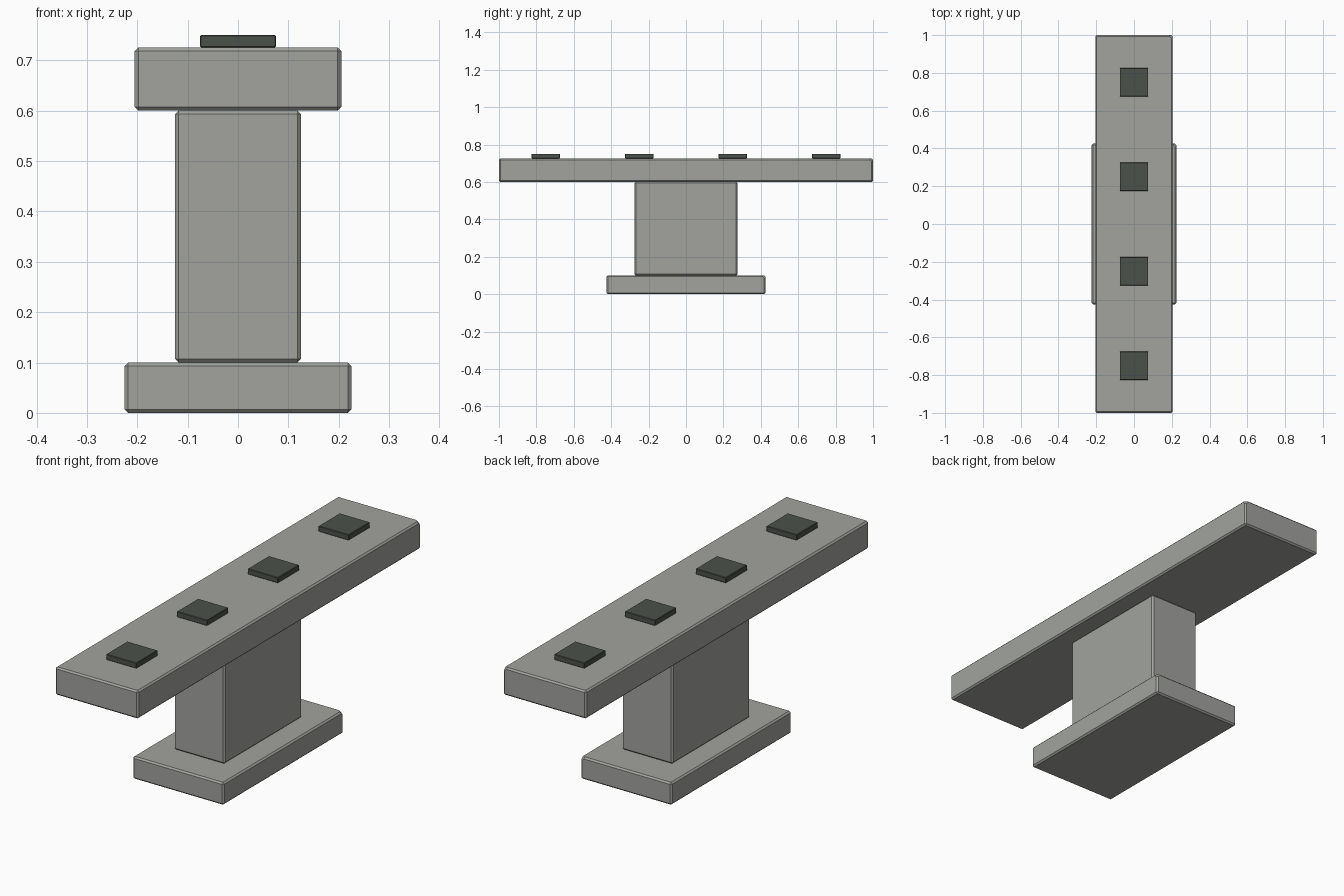
import bpy, bmesh
from mathutils import Vector

if "Cube" in bpy.data.objects:
    bpy.data.objects.remove(bpy.data.objects["Cube"])


def material(name, rgb):
    m = bpy.data.materials.new(name)
    m.diffuse_color = (*rgb, 1)
    m.use_nodes = True
    m.node_tree.nodes["Principled BSDF"].inputs["Base Color"].default_value = m.diffuse_color
    return m


stone = material("stone grey", (0.36, 0.37, 0.345))
dark = material("dark grey", (0.072, 0.082, 0.07))


def block(name, size, centre, mat, bevel, chip=0):
    """Bevelled box, optionally with its right-back-top corner cut off."""
    bm = bmesh.new()
    bmesh.ops.create_cube(bm, size=1)
    bmesh.ops.scale(bm, vec=size, verts=bm.verts)
    bmesh.ops.bevel(bm, geom=bm.edges[:], offset=bevel, segments=1,
                    affect='EDGES', clamp_overlap=True)
    if chip:
        corner = Vector(size) / 2
        geom = bm.verts[:] + bm.edges[:] + bm.faces[:]
        cut = bmesh.ops.bisect_plane(bm, geom=geom, clear_outer=True,
                                     plane_co=corner - Vector((chip, 0, 0)),
                                     plane_no=(1, 1, 1))
        edges = [e for e in cut['geom_cut'] if isinstance(e, bmesh.types.BMEdge)]
        bmesh.ops.holes_fill(bm, edges=edges, sides=0)
    bmesh.ops.translate(bm, vec=centre, verts=bm.verts)
    bmesh.ops.recalc_face_normals(bm, faces=bm.faces)
    mesh = bpy.data.meshes.new(name)
    bm.to_mesh(mesh)
    bm.free()
    mesh.materials.append(mat)
    ob = bpy.data.objects.new(name, mesh)
    bpy.context.collection.objects.link(ob)


# Foot, pillar and long top slab
block("base", (0.45, 0.85, 0.1), (0, 0, 0.05), stone, 0.007, 0.024)
block("pillar", (0.25, 0.55, 0.5), (0, 0, 0.35), stone, 0.007)
block("top_slab", (0.41, 2.0, 0.125), (0, 0, 0.6625), stone, 0.007, 0.024)

# Row of dark plates on the slab
for i in range(4):
    block(f"plate_{i + 1}", (0.15, 0.15, 0.025), (0, -0.75 + 0.5 * i, 0.7375), dark, 0.002)
